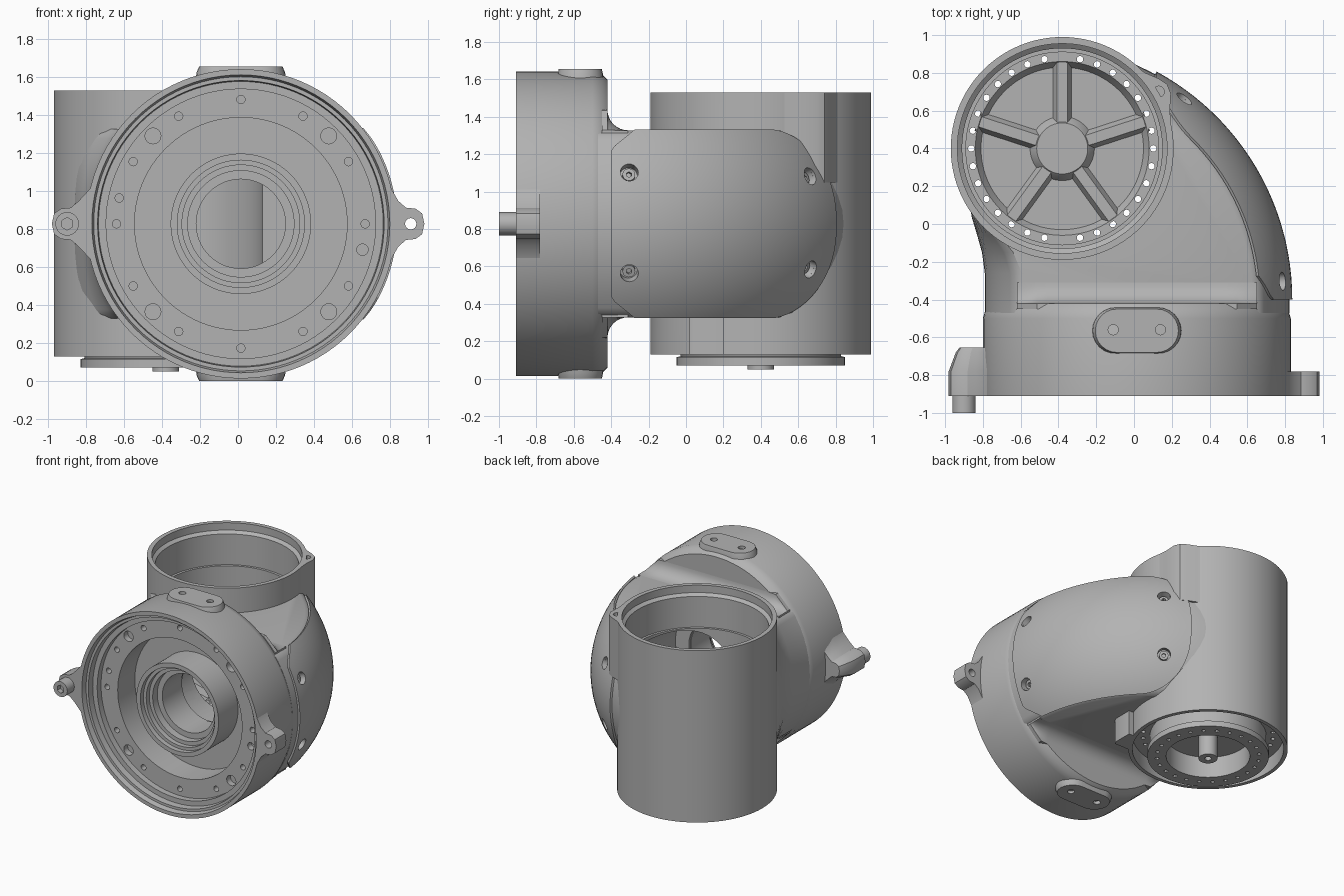
import bpy, bmesh, math
from math import sin, cos, pi, radians, sqrt
from mathutils import Vector, Matrix

if "Cube" in bpy.data.objects:
    bpy.data.objects.remove(bpy.data.objects["Cube"], do_unlink=True)

GREY = bpy.data.materials.new("cast_grey")
GREY.use_nodes = True
COLOUR = (0.45, 0.45, 0.45, 1)
GREY.diffuse_color = COLOUR
GREY.node_tree.nodes["Principled BSDF"].inputs["Base Color"].default_value = COLOUR

RX, RZ = 0.015, 0.828        # front ring axis
CX, CY, CR = -0.38, 0.40, 0.59  # upright cup axis and radius
EX, EY, ER = -0.535, -0.40, 1.357  # elbow bend centre and radius
SEC = 0.82                   # radius of the elbow's side section


def finish(name, bm):
    bmesh.ops.remove_doubles(bm, verts=bm.verts, dist=1e-5)
    bmesh.ops.recalc_face_normals(bm, faces=bm.faces)
    me = bpy.data.meshes.new(name)
    bm.to_mesh(me)
    bm.free()
    me.materials.append(GREY)
    ob = bpy.data.objects.new(name, me)
    bpy.context.collection.objects.link(ob)
    return ob


def place(axis, u, v, w):
    return (u, w, v) if axis == "Y" else (u, v, w)


def skin(bm, rows, wrap_rows=False, wrap_cols=True):
    """Join rows of points with quads."""
    rows = [[bm.verts.new(p) for p in r] for r in rows]
    n, m = len(rows), len(rows[0])
    for i in range(n if wrap_rows else n - 1):
        for j in range(m if wrap_cols else m - 1):
            a, b = rows[i], rows[(i + 1) % n]
            k = (j + 1) % m
            bm.faces.new((a[j], a[k], b[k], b[j]))
    return rows


def loft(name, rows):
    """Skin rows of points and cap both ends."""
    bm = bmesh.new()
    rows = skin(bm, rows)
    bm.faces.new(rows[0])
    bm.faces.new(rows[-1])
    return finish(name, bm)


def lathe(name, profile, axis, cu, cv, closed=False, segs=96):
    bm = bmesh.new()
    ring = [2 * pi * i / segs for i in range(segs)]
    skin(bm, [[place(axis, cu + r * cos(a), cv + r * sin(a), w) for a in ring]
              for r, w in profile], wrap_rows=closed)
    bmesh.ops.dissolve_degenerate(bm, dist=1e-6, edges=bm.edges)
    return finish(name, bm)


def prism(name, pts, axis, layers):
    """layers: (height, scale about the outline's mean)."""
    mu = sum(p[0] for p in pts) / len(pts)
    mv = sum(p[1] for p in pts) / len(pts)
    return loft(name, [[place(axis, mu + (u - mu) * s, mv + (v - mv) * s, w)
                        for u, v in pts] for w, s in layers])


def rods(name, items, segs=16):
    """Cylinders, each (centre, direction, radius, length)."""
    bm = bmesh.new()
    for c, d, r, length in items:
        m = Matrix.Translation(c) @ Vector(d).to_track_quat("Z", "Y").to_matrix().to_4x4()
        bmesh.ops.create_cone(bm, cap_ends=True, segments=segs, radius1=r,
                              radius2=r, depth=length, matrix=m)
    return finish(name, bm)


def cut(target, *cutters):
    for c in cutters:
        mod = target.modifiers.new("cut", "BOOLEAN")
        mod.object, mod.operation, mod.solver = c, "DIFFERENCE", "EXACT"
        bpy.context.view_layer.objects.active = target
        bpy.ops.object.modifier_apply(modifier=mod.name)


def drop(*obs):
    for o in obs:
        bpy.data.objects.remove(o, do_unlink=True)


def inset(dz):
    return SEC - sqrt(SEC * SEC - dz * dz)


# Front ring with stepped rim, bolt face and central hub
ring = lathe("front_ring", [
    (.235, -.42), (.235, -.66), (.28, -.66), (.28, -.72), (.31, -.72), (.31, -.76),
    (.335, -.76), (.335, -.80), (.37, -.80), (.37, -.55), (.56, -.55), (.56, -.77),
    (.71, -.77), (.71, -.82), (.75, -.82), (.755, -.87), (.775, -.87), (.785, -.91),
    (.815, -.91), (.815, -.50), (.80, -.45), (.77, -.42)], "Y", RX, RZ, closed=True)
bolts = [(30 * k, .022) for k in range(12)] + [(45 + 90 * k, .042) for k in range(4)]
bolts += [(-12, .03), (168, .022)]
holes = rods("bolt_cutter", [
    ((RX + .655 * cos(radians(a)), -.77, RZ + .655 * sin(radians(a))), (0, 1, 0), r, .1)
    for a, r in bolts])
cut(ring, holes)
drop(holes)

# Elbow body, stacked outlines that bulge like the ring
levels = [-.5, -.475] + [-.45 + .075 * i for i in range(13)] + [.475, .5]
rows = []
for dz in levels:
    d = inset(dz) + (.025 if abs(dz) > .49 else 0)
    r = ER - d
    plan = [(EX + r, -.47)]
    plan += [(EX + r * cos(t), EY + r * sin(t)) for t in (radians(3 * i) for i in range(27))]
    plan += [(-.5, .6), (-.88, .2), (-.86 + d * .3, .04), (-.83 + d * .6, -.06),
             (-.805 + d * .85, -.15), (-.79 + d, -.26), (-.79 + d, -.47)]
    rows.append([(x, y, RZ + dz) for x, y in plan])
body = loft("elbow_body", rows)

# Fillets between ring and elbow, dying out towards the sides
arc = [(-.31 - .11 * cos(a), 1 - sin(a)) for a in (i * pi / 16 for i in range(9))]
for side, label in ((1, "upper"), (-1, "lower")):
    rows = []
    for i in range(25):
        x = -.635 + 1.27 * i / 24
        rise = min(.11, max(.001, sqrt(.805 ** 2 - x * x) - .5))
        section = [(-.45, .45), (-.45, .5 + rise)]
        section += [(y, .5 + rise * h) for y, h in arc] + [(-.31, .45)]
        rows.append([(x + RX, y, RZ + side * v) for y, v in section])
    loft(label + "_fillet", rows)

# Upright cup with ribbed floor and mounting flange below
cup = lathe("upright_cup", [
    (0, .36), (.135, .36), (.145, .35), (.17, .31), (.43, .31), (.46, .36),
    (.51, .36), (.51, 1.2), (.53, 1.2), (.53, 1.45), (.555, 1.47), (.555, 1.53),
    (CR, 1.53), (CR, .13), (.56, .13), (.56, .25), (.43, .25), (.43, .12), (.45, .115),
    (.45, .07), (.31, .07), (.31, .24), (.07, .24), (.07, .05), (.025, .05),
    (.025, .09), (0, .09)], "Z", CX, CY)
around = [(k, 2 * pi * k / 32) for k in range(32)]
through = rods("floor_hole_cutter", [
    ((CX + .482 * cos(a), CY + .482 * sin(a), .3), (0, 0, 1), .017, .5)
    for k, a in around if k not in (8, 24)], 12)
blind = rods("flange_hole_cutter", [
    ((CX + .38 * cos(a), CY + .38 * sin(a), .07), (0, 0, 1), .015, .06)
    for a in (2 * pi * k / 24 for k in range(24))], 12)
cut(cup, through, blind)
drop(through, blind)

# Five floor ribs
for k in range(5):
    a = radians(90 + 72 * k)
    loft("floor_rib_%d" % (k + 1), [
        [(CX + r * cos(a) - s * sin(a), CY + r * sin(a) + s * cos(a), z)
         for s, z in ((-.055, .30), (-.028, .355), (.028, .355), (.055, .30))]
        for r in (.13, .47)])

# Screw lug along the cup wall, and small block under the elbow
lug = prism("cup_lug", [(-.16, .94), (.06, .80), (.13, .77), (.175, .74), (.195, .69),
                        (.19, .60), (.205, .42), (.0, .5)], "Z", [(1.05, 1), (1.53, 1)])
block = prism("lower_block", [(.0, .02), (.20, .02), (.215, .05), (.215, .2), (.02, .2)],
              "Z", [(.13, 1), (.36, 1)])

# Side cover plate with rounded rear end
bm = bmesh.new()
rows = []
for i in range(33):
    dz = -.5 * cos(pi * i / 32)
    start = max(0, (abs(dz) - .4) / .1) * 6
    end = 45 + 16.5 * sqrt(max(0, 1 - abs(dz / .5) ** 3))
    r = ER + .008 - inset(dz)
    rows.append([(EX + r * cos(t), EY + r * sin(t), RZ + dz) for t in
                 (radians(start + (end - start) * j / 24) for j in range(25))])
skin(bm, rows, wrap_cols=False)
cover = finish("side_cover", bm)
mod = cover.modifiers.new("thickness", "SOLIDIFY")
mod.thickness, mod.offset = .016, 0
bpy.context.view_layer.objects.active = cover
bpy.ops.object.modifier_apply(modifier=mod.name)

# Cover screws in recesses
seats, heads, sockets = [], [], []
for t, dz in ((4.2, .27), (4.2, -.26), (53, .25), (53, -.24)):
    t, f = radians(t), math.asin(dz / SEC)
    n = Vector((cos(t) * cos(f), sin(t) * cos(f), sin(f)))
    p = Vector((EX, EY, RZ)) + (ER - SEC) * Vector((cos(t), sin(t), 0)) + SEC * n
    seats.append((p, n, .048, .1))
    heads.append((p - .045 * n, n, .034, .05))
    sockets.append((p - .02 * n, n, .016, .04))
seat_cut = rods("seat_cutter", seats, 24)
screws = rods("cover_screws", heads, 20)
socket_cut = rods("socket_cutter", sockets, 6)
cut(cover, seat_cut)
cut(screws, socket_cut)

# Hollow passage from the hub bore through the elbow into the cup
bore = rods("bore_cutter", [((RX, -.4, RZ), (0, 1, 0), .24, .3)], 64)
passage = rods("passage_cutter", [((RX, 0, RZ), (0, 1, 0), .36, .8)], 64)
well = rods("well_cutter", [((CX, CY, 1), (0, 0, 1), .575, 2)], 96)
lug_hole = rods("lug_hole_cutter", [((.13, .70, 1.53), (0, 0, 1), .03, .2)])
cut(body, seat_cut, bore, passage, well)
cut(cup, passage)
cut(lug, well, lug_hole)
cut(block, well)
drop(seat_cut, socket_cut, bore, passage, well, lug_hole)

# Ears hugging both sides of the ring, the right one thick with a peg
half = [(.70, .40), (.755, .29), (.79, .19), (.83, .12), (.87, .085), (.92, .08),
        (.955, .055), (.967, 0)]
ear = half + [(u, -v) for u, v in half[-2::-1]]
ear += [(.797 * cos(a), .797 * sin(a)) for a in (radians(-28 + 4 * i) for i in range(15))]
left_ear = prism("left_ear", [(RX + u, RZ + v) for u, v in ear], "Y", [(-.91, 1), (-.78, 1)])
ear_hole = rods("ear_hole_cutter", [((.91, -.85, RZ), (0, 1, 0), .03, .4)])
cut(left_ear, ear_hole)
drop(ear_hole)
prism("right_ear", [(RX - u * (1 + .03 * (u > .8)), RZ + v) for u, v in ear], "Y",
      [(-.91, 1), (-.78, 1), (-.68, .8), (-.655, .7)])
peg = rods("locating_peg", [((-.90, -.94, RZ), (0, 1, 0), .062, .12)], 32)
peg_hex = rods("hex_cutter", [((-.90, -1, RZ), (0, 1, 0), .033, .08)], 6)
cut(peg, peg_hex)
drop(peg_hex)

# Mounting pads on top and bottom of the ring
pill = [(RX + s * .105 + .115 * cos(a), -.565 + .115 * sin(a))
        for s, a0 in ((1, -90), (-1, 90))
        for a in (radians(a0 + 15 * i) for i in range(13))]
for side, label in ((1, "top"), (-1, "bottom")):
    z = RZ + side * .828
    pad = prism(label + "_pad", pill, "Z", [(z - side * .1, 1.1), (z - side * .03, 1.06), (z, 1)])
    pad_holes = rods("pad_cutter", [((RX + s * .125, -.56, z), (0, 0, 1), .027, .1)
                                    for s in (-1, 1)])
    cut(pad, pad_holes)
    drop(pad_holes)

# Smooth shading with crisp edges
bpy.ops.object.select_all(action="DESELECT")
for ob in bpy.context.scene.objects:
    if ob.type == "MESH" and GREY.name in ob.data.materials:
        ob.select_set(True)
        bpy.context.view_layer.objects.active = ob
bpy.ops.object.shade_smooth_by_angle(angle=radians(30))
